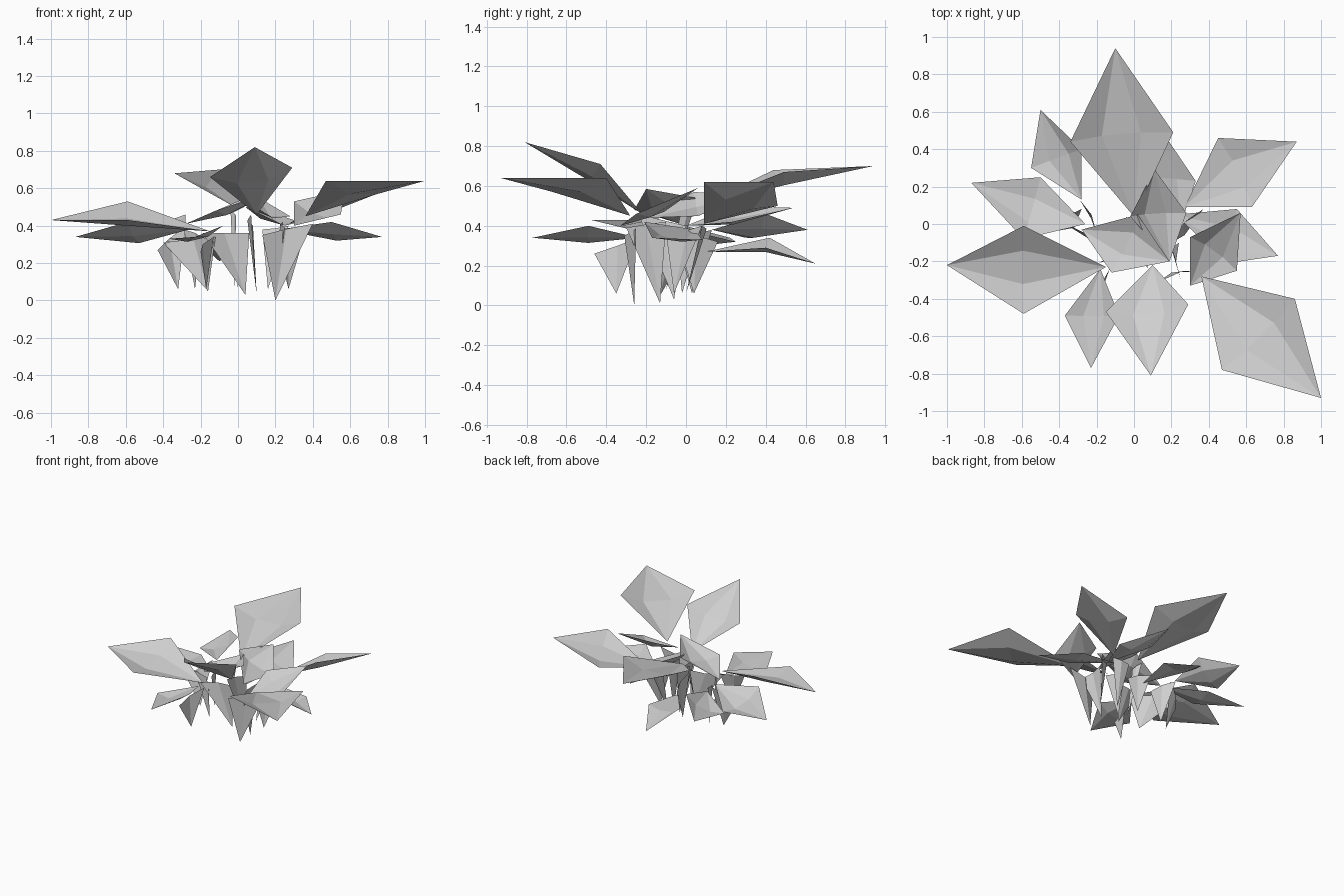
import bpy
from mathutils import Vector

old = bpy.data.objects.get("Cube")
if old:
    bpy.data.objects.remove(old, do_unlink=True)

grey = bpy.data.materials.new("pale_grey")
grey.use_nodes = True
shade = (0.62, 0.62, 0.62, 1)
grey.diffuse_color = shade
grey.node_tree.nodes["Principled BSDF"].inputs["Base Color"].default_value = shade


def build(name, points, faces):
    mesh = bpy.data.meshes.new(name)
    mesh.from_pydata([tuple(p) for p in points], [], faces)
    mesh.materials.append(grey)
    mesh.update()
    part = bpy.data.objects.new(name, mesh)
    bpy.context.collection.objects.link(part)
    return part


def leaf(name, base, tip, left, right, sag=0.13):
    """Kite-shaped leaf, dished along its middle by two inner corners."""
    base, tip, left, right = map(Vector, (base, tip, left, right))
    span = right - left
    up = span.cross(tip - base).normalized()
    if up.z < 0:
        up = -up
    drop = up * span.length * sag
    inner_left = left.lerp(right, 0.31) - drop
    inner_right = left.lerp(right, 0.69) - drop
    return build(name, [base, left, tip, right, inner_left, inner_right],
                 [(0, 4, 1), (1, 4, 2), (0, 5, 4), (4, 5, 2), (0, 3, 5), (5, 3, 2)])


def stem(name, foot, left, right, fold=0.1):
    """Blade that widens from a pointed foot, creased down the middle."""
    foot, left, right = map(Vector, (foot, left, right))
    span = right - left
    crease = left.lerp(right, 0.5) + span.cross(foot - left).normalized() * span.length * fold
    return build(name, [foot, left, crease, right], [(0, 2, 1), (0, 3, 2)])


# Large outer leaves
leaf("back_leaf", (0, .04, .49), (-.1, .94, .7), (-.34, .44, .68), (.21, .49, .67))
leaf("back_right_leaf", (-.28, .13, .38), (-.5, .61, .38), (-.55, .3, .34), (-.28, .4, .46))
leaf("back_left_leaf", (.27, .09, .41), (.87, .44, .62), (.45, .46, .5), (.63, .09, .62))
leaf("front_left_leaf", (.36, -.28, .45), (1, -.93, .64), (.86, -.4, .64), (.47, -.78, .64))
leaf("right_leaf", (-.15, -.23, .37), (-1, -.22, .43), (-.59, -.48, .43), (-.59, -.01, .53))
leaf("front_leaf", (.1, -.22, .46), (.09, -.81, .82), (.29, -.43, .71), (-.15, -.47, .66))
leaf("front_right_leaf", (-.18, -.24, .34), (-.23, -.77, .34), (-.08, -.49, .4), (-.37, -.49, .33))
leaf("upper_right_leaf", (-.26, 0, .38), (-.87, .22, .34), (-.59, -.08, .42), (-.5, .25, .32))
leaf("left_leaf", (.22, .05, .38), (.77, -.17, .34), (.55, .08, .33), (.5, -.21, .42))

# Smaller inner leaves
leaf("inner_left_leaf", (.3, -.33, .4), (.57, .06, .59), (.3, -.07, .53), (.55, -.25, .46))
leaf("centre_leaf", (-.28, -.03, .41), (.19, -.2, .585), (-.12, -.26, .48), (.02, .05, .54))
leaf("centre_back_leaf", (.19, -.2, .44), (.11, .29, .55), (-.02, .04, .57), (.28, .06, .45))
leaf("hidden_back_leaf", (.25, 0, .4), (.12, .54, .49), (.04, .25, .5), (.33, .23, .42))
leaf("drooping_back_leaf", (0, .1, .27), (-.1, .65, .21), (-.24, .42, .34), (.05, .4, .29))

# Pointed blades that carry the leaves
stem("outer_right_stem", (-.32, -.02, .06), (-.43, -.04, .27), (-.28, .08, .4))
stem("right_stem", (-.16, -.13, .05), (-.4, .02, .31), (-.12, -.2, .34))
stem("front_stem", (.04, -.13, .03), (-.19, -.21, .36), (.06, -.13, .36))
stem("left_stem", (.2, -.26, 0), (.13, -.31, .35), (.4, -.25, .41))
stem("inner_left_stem", (.2, -.13, .01), (.25, -.3, .39), (.24, -.1, .42))
stem("outer_left_stem", (.27, -.06, .06), (.2, -.1, .36), (.37, .08, .4))
stem("front_right_stem", (-.17, -.35, .06), (-.2, -.46, .26), (-.13, -.24, .34))
stem("back_stem", (0, .04, .06), (-.03, .16, .32), (.01, -.06, .38))
stem("back_right_stem", (-.23, .03, .06), (-.29, .13, .38), (-.2, -.05, .34))
stem("middle_stem", (.1, -.06, .03), (.07, -.24, .46), (.08, .0, .4))
stem("back_left_stem", (.16, 0, .06), (.13, .1, .38), (.27, .08, .4))
stem("tall_stem", (-.02, -.1, .08), (-.04, .04, .48), (-.01, -.03, .45))
